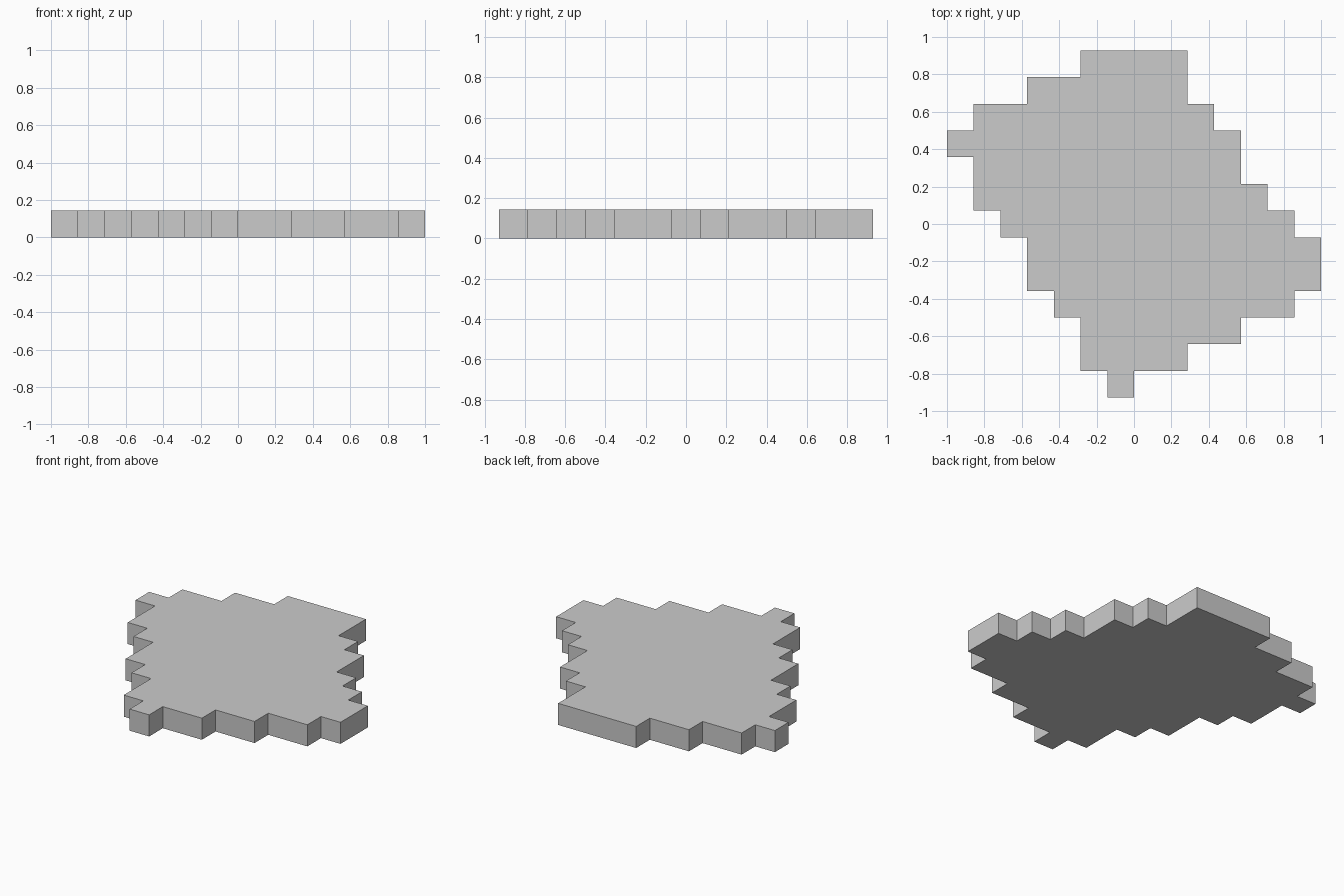
import bpy, bmesh

if "Cube" in bpy.data.objects:
    bpy.data.objects.remove(bpy.data.objects["Cube"])

U = 1 / 7  # grid cell size
# Left and right cell edges of each row, back to front
ROWS = [(-2, 2), (-4, 2), (-6, 3), (-7, 4), (-6, 4), (-6, 5), (-5, 6),
        (-4, 7), (-4, 7), (-3, 6), (-2, 4), (-2, 2), (-1, 0)]
TOP = len(ROWS) / 2


def side(column):
    """Stepped edge down one side of the slab, skipping straight runs."""
    pts = []
    for i, row in enumerate(ROWS):
        x = row[column]
        if i == 0 or ROWS[i - 1][column] != x:
            pts.append((x, TOP - i))
        if i == len(ROWS) - 1 or ROWS[i + 1][column] != x:
            pts.append((x, TOP - i - 1))
    return pts


# Stepped slab: outline extruded one cell upwards
outline = side(0) + side(1)[::-1]
bm = bmesh.new()
base = bm.faces.new([bm.verts.new((x * U, y * U, 0)) for x, y in outline])
ext = bmesh.ops.extrude_face_region(bm, geom=[base], use_keep_orig=True)
top_verts = [g for g in ext["geom"] if isinstance(g, bmesh.types.BMVert)]
bmesh.ops.translate(bm, verts=top_verts, vec=(0, 0, U))
bmesh.ops.recalc_face_normals(bm, faces=bm.faces)

mesh = bpy.data.meshes.new("stepped_slab")
bm.to_mesh(mesh)
bm.free()
slab = bpy.data.objects.new("stepped_slab", mesh)
bpy.context.collection.objects.link(slab)
